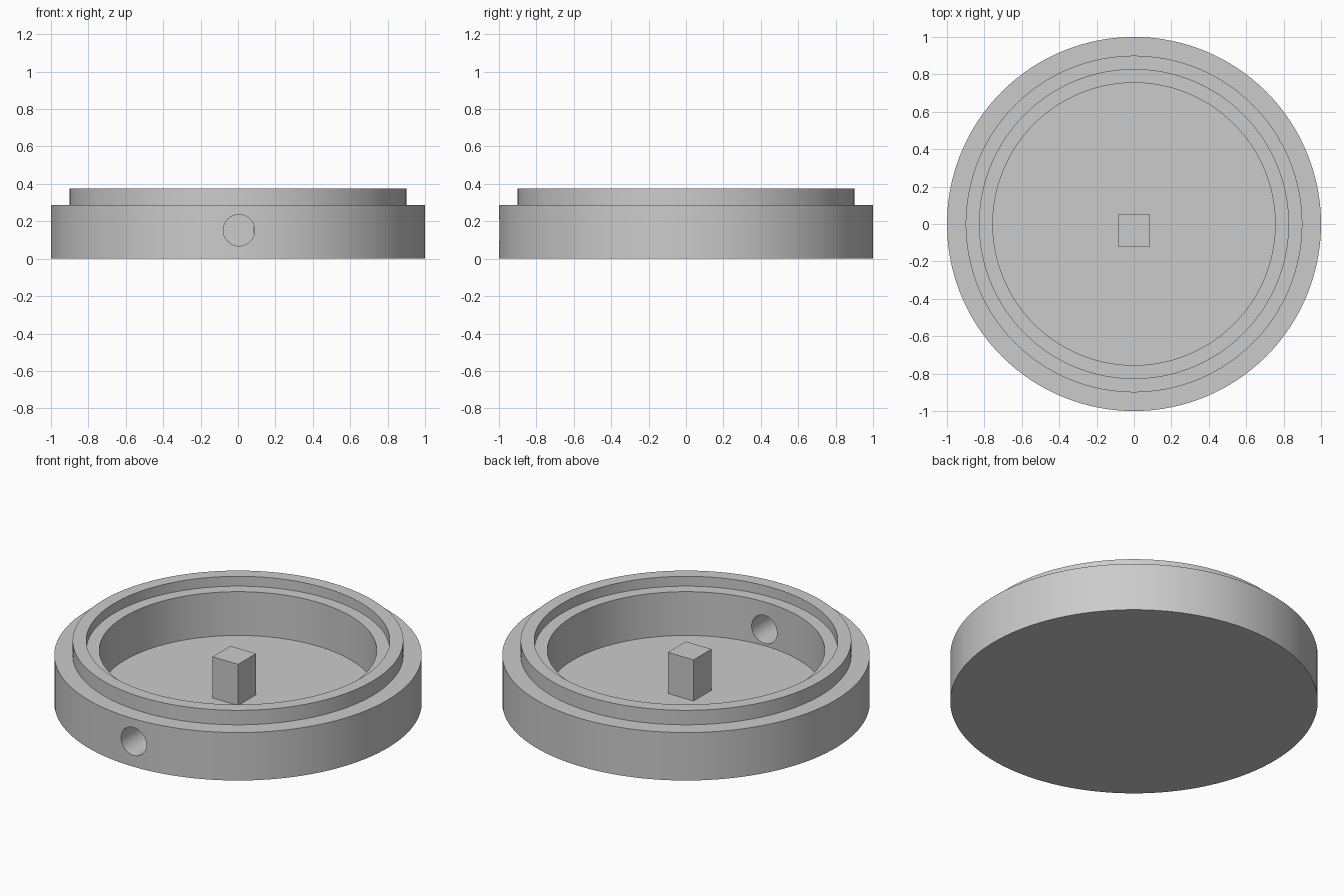
import bpy
import bmesh
from math import pi, radians
from mathutils import Vector

cube = bpy.data.objects.get("Cube")
if cube:
    bpy.data.objects.remove(cube, do_unlink=True)

# Single plain grey
grey = bpy.data.materials.new("plain_grey")
grey.use_nodes = True
colour = (0.6, 0.6, 0.6, 1)
grey.diffuse_color = colour
grey.node_tree.nodes["Principled BSDF"].inputs["Base Color"].default_value = colour


def lathe(name, profile, steps=128):
    """Revolve (radius, height) points about z into a closed solid."""
    bm = bmesh.new()
    verts = [bm.verts.new((r, 0, z)) for r, z in profile]
    edges = [bm.edges.new(pair) for pair in zip(verts, verts[1:])]
    bmesh.ops.spin(bm, geom=verts + edges, cent=(0, 0, 0), axis=(0, 0, 1),
                   angle=2 * pi, steps=steps)
    bmesh.ops.remove_doubles(bm, verts=bm.verts, dist=1e-4)
    bmesh.ops.recalc_face_normals(bm, faces=bm.faces)
    mesh = bpy.data.meshes.new(name)
    bm.to_mesh(mesh)
    bm.free()
    obj = bpy.data.objects.new(name, mesh)
    bpy.context.collection.objects.link(obj)
    mesh.materials.append(grey)
    return obj


# Round housing: stepped outside, raised lip, inner ledge and recessed floor
floor_z = 0.053
housing = lathe("round_housing", [
    (0, 0), (1, 0), (1, 0.288), (0.9, 0.288), (0.9, 0.375),
    (0.826, 0.375), (0.826, 0.316), (0.755, 0.316),
    (0.755, floor_z), (0, floor_z)])

# Round hole through the front wall
bpy.ops.mesh.primitive_cylinder_add(vertices=48, radius=0.084, depth=0.7,
                                    location=(0.005, -0.85, 0.152),
                                    rotation=(pi / 2, 0, 0))
cutter = bpy.context.object
cutter.name = "hole_cutter"
cutter.hide_render = True
cutter.data.materials.append(grey)
cut = housing.modifiers.new("front_hole", "BOOLEAN")
cut.operation = "DIFFERENCE"
cut.solver = "EXACT"
cut.object = cutter

bpy.ops.object.select_all(action="DESELECT")
housing.select_set(True)
bpy.context.view_layer.objects.active = housing
bpy.ops.object.modifier_apply(modifier=cut.name)
bpy.data.objects.remove(cutter, do_unlink=True)
bpy.ops.object.shade_smooth_by_angle(angle=radians(30))

# Square post standing on the floor
low, high = Vector((-0.085, -0.12, floor_z - 0.01)), Vector((0.085, 0.05, 0.3))
bpy.ops.mesh.primitive_cube_add(size=1, location=(low + high) / 2)
post = bpy.context.object
post.name = "square_post"
post.scale = high - low
bpy.ops.object.transform_apply(location=False, rotation=False, scale=True)
post.data.materials.append(grey)
